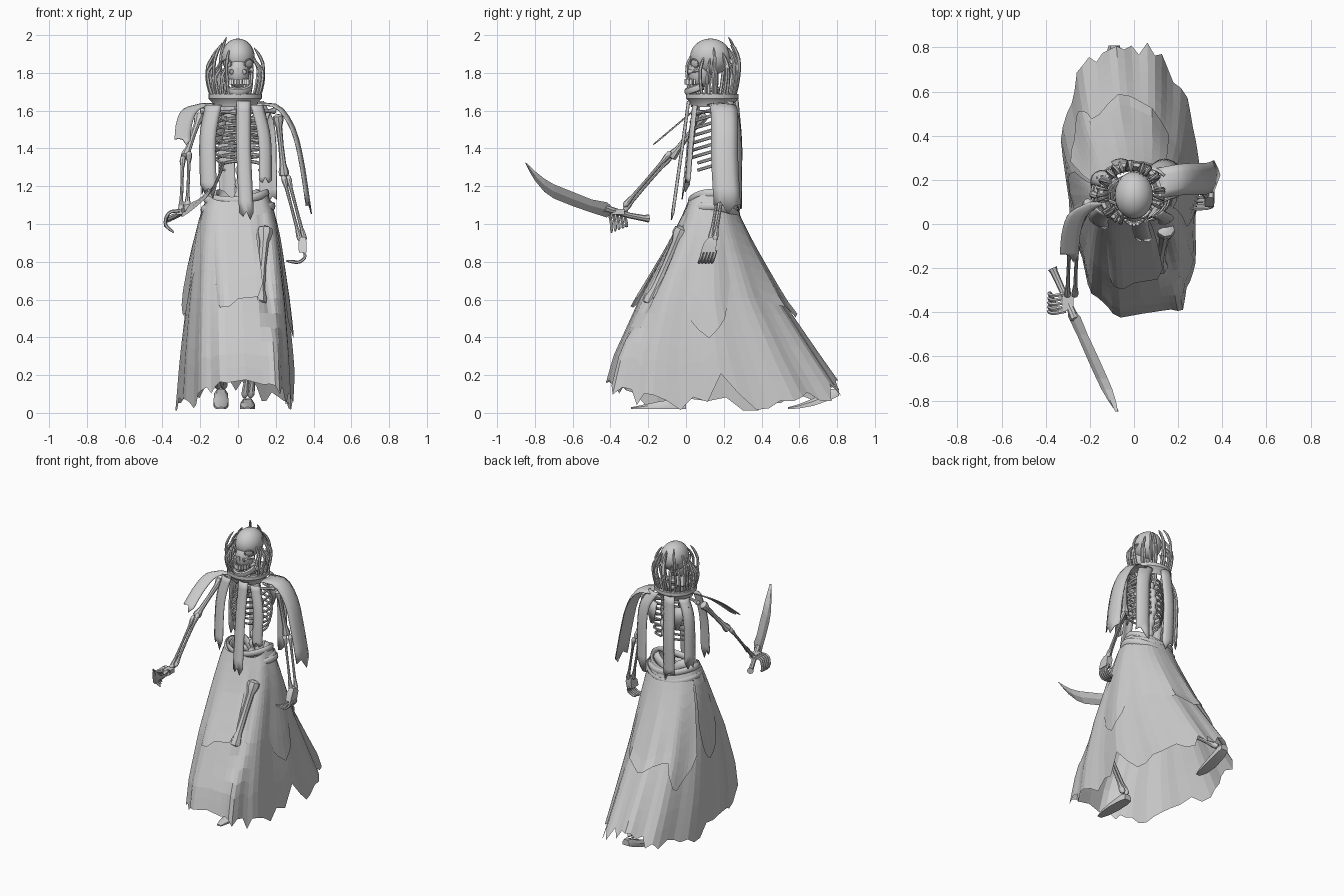
import bpy, bmesh, math, random
from mathutils import Vector, Matrix

random.seed(4)
if "Cube" in bpy.data.objects:
    bpy.data.objects.remove(bpy.data.objects["Cube"])


def material(name, value):
    m = bpy.data.materials.new(name)
    m.use_nodes = True
    m.diffuse_color = (value, value, value, 1)
    m.node_tree.nodes["Principled BSDF"].inputs["Base Color"].default_value = (value, value, value, 1)
    return m


GREY, WHITE = material("bone_grey", 0.6), material("pale_white", 0.95)


def finish(name, bm, mat=GREY, smooth=True, thick=0):
    bmesh.ops.recalc_face_normals(bm, faces=bm.faces)
    mesh = bpy.data.meshes.new(name)
    bm.to_mesh(mesh)
    bm.free()
    mesh.materials.append(mat)
    ob = bpy.data.objects.new(name, mesh)
    bpy.context.collection.objects.link(ob)
    if smooth:
        bpy.ops.object.select_all(action='DESELECT')
        ob.select_set(True)
        bpy.context.view_layer.objects.active = ob
        bpy.ops.object.shade_smooth_by_angle(angle=math.radians(40))
    if thick:
        mod = ob.modifiers.new("thickness", 'SOLIDIFY')
        mod.thickness = thick
        mod.offset = 0
    return ob


def loft(name, rings, wrap=True, caps=False, loop=False, **kw):
    """Skin a list of point rings."""
    bm = bmesh.new()
    rows = [[bm.verts.new(p) for p in ring] for ring in rings]
    n = len(rows[0])
    for i in range(len(rows) if loop else len(rows) - 1):
        a, b = rows[i], rows[(i + 1) % len(rows)]
        for j in range(n if wrap else n - 1):
            k = (j + 1) % n
            bm.faces.new((a[j], a[k], b[k], b[j]))
    if caps:
        bm.faces.new(rows[0])
        bm.faces.new(rows[-1])
    return finish(name, bm, **kw)


def tube(name, pts, radii, sides=8, loop=False, normal=(0, 0, 1), flat=1, **kw):
    """Sweep an elliptical section along a path."""
    pts = [Vector(p) for p in pts]
    radii = radii if isinstance(radii, list) else [radii] * len(pts)
    n, rings, last = Vector(normal), [], len(pts) - 1
    for i, p in enumerate(pts):
        before = pts[i - 1] if i or loop else p
        after = pts[(i + 1) % len(pts)] if i < last or loop else p
        t = (after - before).normalized()
        n = n - t * n.dot(t)
        if n.length < 0.01:
            n = t.orthogonal()
        n.normalize()
        side = t.cross(n)
        angles = [2 * math.pi * k / sides for k in range(sides)]
        rings.append([p + radii[i] * (n * math.cos(a) + side * flat * math.sin(a)) for a in angles])
    return loft(name, rings, caps=not loop, loop=loop, **kw)


def bone(name, a, b, r):
    a, b = Vector(a), Vector(b)
    steps = [(0, .6), (.03, 1.5), (.09, 1.6), (.2, .95), (.5, .8), (.8, .95), (.91, 1.5), (.97, 1.5), (1, .6)]
    return tube(name, [a.lerp(b, t) for t, _ in steps], [r * k for _, k in steps])


def ball(name, centre, size, rot=Matrix(), **kw):
    bm = bmesh.new()
    bmesh.ops.create_uvsphere(bm, u_segments=20, v_segments=14, radius=1,
                              matrix=Matrix.Translation(centre) @ rot @ Matrix.Diagonal((*size, 1)))
    return finish(name, bm, **kw)


def box(name, centre, size, **kw):
    bm = bmesh.new()
    bmesh.ops.create_cube(bm, size=1, matrix=Matrix.Translation(centre) @ Matrix.Diagonal((*size, 1)))
    return finish(name, bm, smooth=False, **kw)


def curve_points(pts, count):
    """Resample a few points as a smooth path."""
    pts = [Vector(p) for p in pts]
    pts = [2 * pts[0] - pts[1]] + pts + [2 * pts[-1] - pts[-2]]
    out = []
    for i in range(count + 1):
        u = i / count * (len(pts) - 3)
        k = min(int(u), len(pts) - 4)
        t = u - k
        a, b, c, d = pts[k:k + 4]
        out.append((2 * b + (c - a) * t + (2 * a - 5 * b + 4 * c - d) * t ** 2
                    + (3 * b - a - 3 * c + d) * t ** 3) / 2)
    return out


def strip(name, pts, width, across, bulge):
    """Hanging cloth ribbon with a torn end."""
    across, bulge, rings = Vector(across), Vector(bulge), []
    path = curve_points(pts, 10)
    tail = (path[-1] - path[-2]).normalized()
    for i, p in enumerate(path):
        rings.append([p + across * width * s / 4 + bulge * (1 - s * s / 4)
                      + tail * (random.uniform(-.05, .03) if i == 10 else 0) for s in (-2, -1, 0, 1, 2)])
    loft(name, rings, wrap=False, thick=0.006)


# Skull, face, jaw, eyes and teeth
ball("cranium", (0, .13, 1.885), (.088, .108, .097))
ball("face", (0, .075, 1.805), (.06, .066, .085))
tube("jaw", [(.065 * math.cos(a), .09 + .085 * math.sin(a), 1.73 + .03 * math.sin(a))
             for a in [math.pi * (1 + k / 10) for k in range(11)]], .02, flat=.7)
for s, side in ((1, "left"), (-1, "right")):
    direction = Vector((.64 * s, -.7, -.3)).normalized()
    turn = direction.to_track_quat('Z', 'Y').to_matrix().to_4x4()
    at = Vector((.056 * s, .045, 1.85))
    ball(side + "_eye", at, (.026, .021, .004), turn, mat=WHITE)
    tube(side + "_eye_rim", [at + turn.to_3x3() @ Vector((.028 * math.cos(a), .023 * math.sin(a), 0))
                             for a in [k * math.pi / 8 for k in range(16)]], .004, loop=True, normal=direction)
    bone(side + "_cheekbone", (.03 * s, .012, 1.805), (.075 * s, .08, 1.815), .009)
box("nose", (0, .01, 1.81), (.018, .01, .03))
for i in range(9):
    a = math.pi * (1.14 + i * .09)
    box("tooth", (.056 * math.cos(a), .08 + .083 * math.sin(a), 1.753), (.013, .012, .03), mat=WHITE)

# Flared collar and the curved spikes rising around the head
def oval(r, z, count=28):
    return [(-.015 + r * math.cos(a), .14 + r * .98 * math.sin(a), z)
            for a in [2 * math.pi * k / count for k in range(count)]]


loft("collar", [oval(.115, 1.62), oval(.122, 1.645), oval(.142, 1.665), oval(.142, 1.688), oval(.125, 1.69),
                oval(.105, 1.63)], loop=True)
for i in range(24):
    a = math.radians(-25 + i * 285 / 23 + random.uniform(-4, 4))
    top = random.choice((1.88, 1.92, 1.95, 1.98)) + random.uniform(-.02, .02)
    if i > 19:
        a, top = math.radians(215 + (i - 20) * 13), random.uniform(1.82, 1.95)
    shape = [(.115, 1.65), (.14, 1.65 + (top - 1.65) * .3), (.15, 1.65 + (top - 1.65) * .65),
             (.128, top - .04), (.1, top)]
    lean = random.uniform(-.25, .25)
    path = [(-.015 + r * math.cos(a + lean * (z - 1.65) * 3), .14 + r * .95 * math.sin(a + lean * (z - 1.65) * 3), z)
            for r, z in shape]
    tube("head_spike", curve_points(path, 9), [.009] * 7 + [.008, .006, .002], sides=6)

# Spine, ribs, shoulders and pelvis
spine = curve_points([(0, .15, 1.73), (.01, .17, 1.6), (.02, .22, 1.42), (.01, .17, 1.22), (0, .15, 1.05)], 44)
tube("spine", spine, [(.017, .028, .028, .017)[i % 4] for i in range(45)])
bone("breastbone", (.02, .05, 1.58), (.02, .02, 1.38), .013)
for s, side in ((1, "left"), (-1, "right")):
    for i in range(8):
        w = .1 + .05 * math.sin((i + 1) * .35)
        arc = [math.radians(80 - k * 17) for k in range(11 if i < 6 else 8)]
        tube(side + "_rib", [(.02 + s * w * math.cos(a), .125 + .1 * math.sin(a), 1.57 - i * .038 + .03 * math.sin(a))
                             for a in arc], .009, sides=6, flat=.7)
    bone(side + "_collarbone", (.02 + .02 * s, .06, 1.59), (.2 * s, .14, 1.6), .011)
    loft(side + "_shoulder_blade", [[(.06 * s, .245, 1.57), (.17 * s, .21, 1.59)],
                                    [(.07 * s, .25, 1.5), (.14 * s, .235, 1.5)],
                                    [(.09 * s, .245, 1.42), (.11 * s, .24, 1.42)]], wrap=False, thick=.012)
    tube(side + "_hip", curve_points([(.02 * s, .19, 1.08), (.1 * s, .19, 1.16), (.13 * s, .11, 1.13),
                                      (.08 * s, .07, 1.05), (.01 * s, .07, 1.03)], 10), .028, flat=.5)

# Arms: left hangs down, right reaches forward
def forearm(side, elbow, wrist, gap):
    for s, part in ((1, "radius"), (-1, "ulna")):
        bone(side + "_" + part, Vector(elbow) + Vector(gap) * s, Vector(wrist) + Vector(gap) * s, .01)


bone("left_upper_arm", (.21, .16, 1.58), (.245, .2, 1.25), .018)
forearm("left", (.25, .2, 1.26), (.342, .14, .91), (.012, .012, 0))
loft("left_palm", [[(.342 + x * w, y + v * d, z) for x, v in ((-1, -1), (1, -1), (1, 1), (-1, 1))]
                   for y, z, w, d in ((.14, .93, .016, .02), (.13, .9, .022, .035), (.115, .85, .02, .038))], caps=True)
bone("right_upper_arm", (-.2, .1, 1.58), (-.28, -.08, 1.35), .018)
forearm("right", (-.275, -.08, 1.37), (-.285, -.33, 1.08), (.017, 0, .012))
box("right_palm", (-.3, -.36, 1.065), (.05, .07, .03))
for i in range(5):
    y = .09 + i * .017
    tube("left_finger", curve_points([(.345, y, .86), (.355, y - .01, .825), (.32, y - .02, .797),
                                      (.255 + .01 * i, y - .02, .805)], 8), [.008] * 8 + [.004], sides=6)
    y = -.395 + i * .02
    tube("right_finger", curve_points([(-.31, y, 1.07), (-.365, y - .01, 1.06), (-.385, y, 1.0),
                                       (-.34 - .008 * i, y, .955 + .008 * i)], 8), [.009] * 8 + [.004], sides=6)

# Curved blade with grip
def blade_x(y):
    return -.37 - (y + .2) * .45


edges = [(-.4, 1.05, 1.1), (-.42, 1.035, 1.115), (-.5, 1.06, 1.13), (-.6, 1.095, 1.17), (-.7, 1.135, 1.21),
         (-.75, 1.17, 1.24), (-.8, 1.23, 1.28), (-.83, 1.28, 1.31), (-.85, 1.322, 1.328)]
rings = []
for y, low, high in edges:
    x, mid, tilt = blade_x(y), (low + high) / 2, (high - low) * .35
    rings.append([(x - tilt, y, low), (x + .008, y, mid), (x + tilt, y, high), (x - .008, y, mid)])
loft("blade", rings, caps=True, smooth=False)
tube("grip", [(blade_x(y), y, z) for y, z in ((-.2, 1.03), (-.22, 1.03), (-.3, 1.045), (-.4, 1.075), (-.43, 1.085))],
     [.022, .017, .015, .018, .022])

# Torn cloth strips
X, Y = (1, 0, 0), (0, 1, 0)
strip("left_sleeve", [(.09, .18, 1.63), (.2, .2, 1.615), (.28, .205, 1.5), (.325, .205, 1.33), (.365, .22, 1.07)], .14, Y, (.02, 0, .01))
strip("right_sleeve", [(-.16, .1, 1.635), (-.25, .05, 1.605), (-.285, -.04, 1.53), (-.295, -.17, 1.42)], .085, X, (0, 0, .004))
strip("front_right_strip", [(-.13, .06, 1.63), (-.16, .03, 1.45), (-.155, 0, 1.16)], .085, (1, -.3, 0), (0, -.015, 0))
strip("front_centre_strip", [(.03, .02, 1.65), (.03, -.015, 1.4), (.045, -.065, 1.05)], .075, X, (0, -.012, 0))
strip("front_left_strip", [(.1, .05, 1.63), (.14, .03, 1.45), (.145, .01, 1.2)], .065, (1, .3, 0), (0, -.012, 0))
strip("back_left_strip", [(.09, .23, 1.65), (.15, .27, 1.5), (.16, .275, 1.1)], .09, (1, -.3, 0), (0, .015, 0))
strip("back_centre_strip", [(-.05, .26, 1.66), (-.06, .28, 1.4), (-.055, .27, 1.08)], .085, X, (0, .015, 0))
strip("back_right_strip", [(-.12, .2, 1.64), (-.17, .21, 1.5), (-.17, .2, 1.18)], .08, (.5, .8, 0), (-.015, .01, 0))

# Skirt: front y, back y and half width at each height
SHAPE = [(1.16, .03, .25, .155), (1.05, -.015, .28, .195), (.9, -.085, .35, .225), (.6, -.245, .505, .265),
         (.3, -.375, .705, .295), (0, -.45, .91, .315)]


def cloth(deg, t, hem, out=0.0):
    a = math.radians(deg)
    c, s = math.cos(a), math.sin(a)
    top = 1.16 - .04 * s * s
    z = top + (hem - top) * t
    for lo, hi in zip(SHAPE[1:], SHAPE):
        if z >= lo[0]:
            break
    k = (z - lo[0]) / (hi[0] - lo[0])
    front, back, half = [a + (b - a) * k for a, b in zip(lo[1:], hi[1:])]
    fold = 1 + .03 * t * math.cos(a * 11) - .17 * math.exp(-((deg + 68) / 12) ** 2) * math.sin(math.pi * min(1, t * 1.3))
    # Tapered rounded back, squarer front panel
    if s > 0:
        x, y, drift = c, s, -.01 - .035 * s
    else:
        x = math.copysign(abs(c) ** .45, c) * (1 - .15 * t * abs(s) ** .5)
        y, drift = -abs(s) ** .85, -.01 - .05 * s
    return Vector((x * half * fold * (1 + out) + drift * t,
                   (front + back) / 2 + y * (back - front) / 2 * fold * (1 + out), z))


hems = []
for i in range(56):
    d = -180 + i * 360 / 56
    hems.append((d, .05 + .1 * abs(math.sin(math.radians(d))) ** 4 + random.uniform(-.04, .04) + .12 * math.exp(-(d / 6) ** 2)))
loft("skirt", [[cloth(d, t / 13, .16 + (h - .16) * (t / 13) ** 3) for d, h in hems] for t in range(14)], smooth=False)
flaps = [("back_flap", 45, 125, .52, .08), ("left_flap", -22, 18, .4, .3), ("right_flap", 160, 200, .5, .25),
         ("front_flap", -118, -82, .55, .12), ("back_right_flap", 122, 158, .4, .2)]
for name, first, end, low, point in flaps:
    columns = [(first + (end - first) * k / 8, low + point * abs(k / 4 - 1) ** 1.5 + random.uniform(-.02, .02)) for k in range(9)]
    loft(name, [[cloth((d + 180) % 360 - 180, t / 9, h, .02 + .04 * t / 9) for d, h in columns] for t in range(10)],
         wrap=False, smooth=False)

# Rolled waist wraps, dipping at the front and back
for z, r, tilt in ((1.15, .155, .015), (1.12, .172, -.02), (1.085, .187, .012)):
    tube("waist_wrap", [(r * math.cos(a), .137 + r * .74 * math.sin(a), z + tilt * math.cos(a + .6) - .035 * math.sin(a) ** 2)
                        for a in [k * math.pi / 14 for k in range(28)]], .022, loop=True, flat=.5)

# Striding legs and pointed feet
legs = [("left", (.145, -.015, .985), (.11, -.2, .57), (.05, -.03, .08), -.29, 0, .03),
        ("right", (-.1, .13, 1.02), (-.11, .2, .56), (-.09, .76, .13), .54, .81, .1)]
for side, hip, knee, ankle, toe, heel, lift in legs:
    bone(side + "_thigh", hip, knee, .027)
    for s in (1, -1):
        bone(side + "_shin", Vector(knee) + Vector((.012 * s, 0, 0)), Vector(ankle) + Vector((.016 * s, 0, 0)), .013)
    rings = []
    for t, w, h in ((0, .015, .01), (.2, .032, .022), (.5, .04, .04), (.85, .036, .055), (1, .025, .04)):
        y, z = toe + (heel - toe) * t, .02 + (lift - .03) * t * t
        x = ankle[0]
        rings.append([(x - w, y, z), (x + w, y, z), (x + w, y, z + h * .6), (x + w * .6, y, z + h),
                      (x - w * .6, y, z + h), (x - w, y, z + h * .6)])
    loft(side + "_foot", rings, caps=True)
